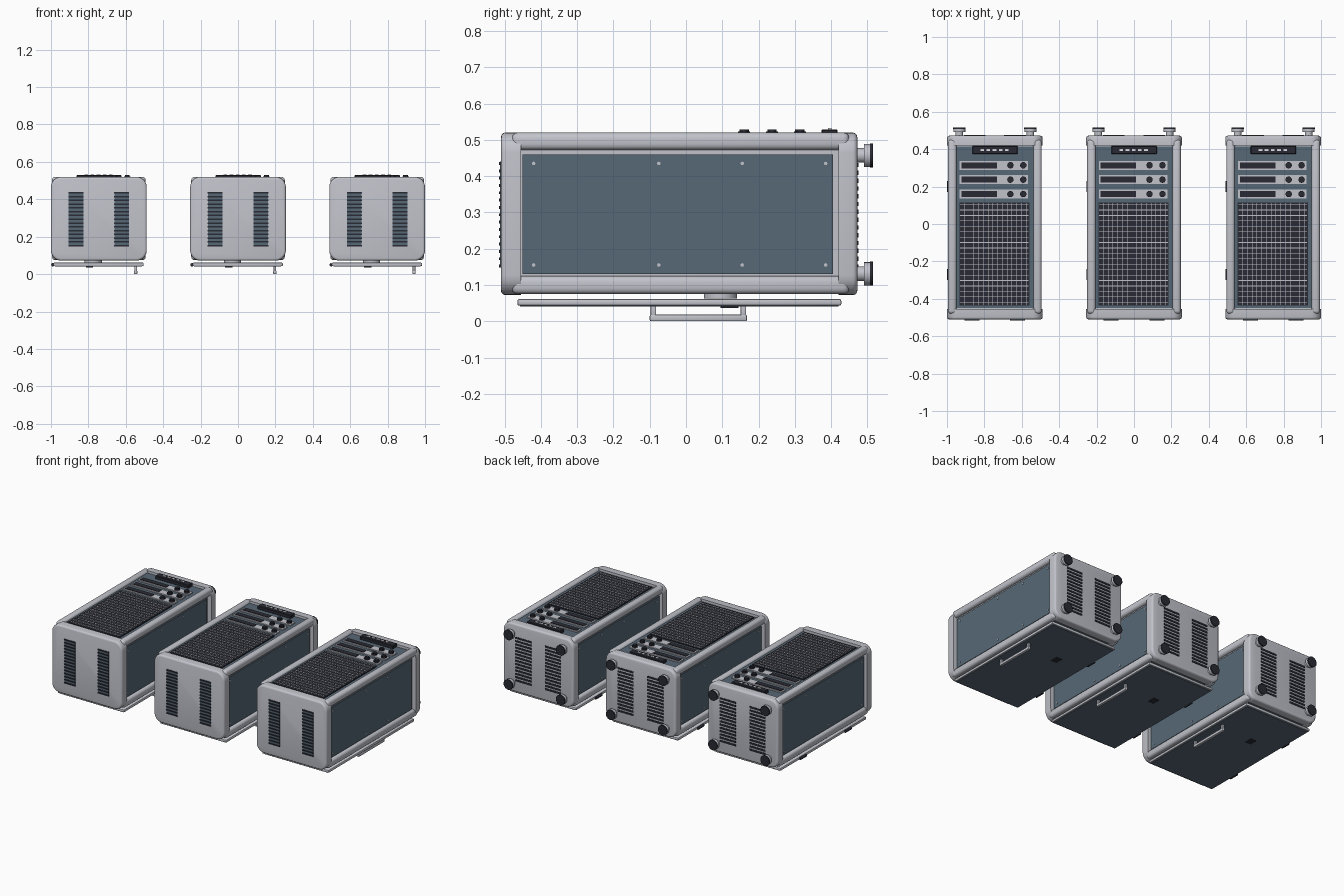
import bpy, bmesh, math
from mathutils import Matrix, Vector

cube = bpy.data.objects.get("Cube")
if cube:
    bpy.data.objects.remove(cube, do_unlink=True)


def material(name, rgb):
    m = bpy.data.materials.new(name)
    m.use_nodes = True
    m.diffuse_color = (*rgb, 1)
    m.node_tree.nodes["Principled BSDF"].inputs["Base Color"].default_value = (*rgb, 1)
    return m


GREY = material("light grey metal", (0.54, 0.55, 0.60))
SLATE = material("slate blue panel", (0.095, 0.14, 0.18))
BLACK = material("near black", (0.022, 0.023, 0.034))
WHITE = material("white marks", (0.8, 0.8, 0.82))

CENTRES = {"right": -0.744, "middle": 0.0, "left": 0.744}


def finish(name, bm, mat):
    """Place one copy of the part in every cabinet."""
    bmesh.ops.recalc_face_normals(bm, faces=bm.faces)
    mesh = bpy.data.meshes.new(name)
    bm.to_mesh(mesh)
    bm.free()
    mesh.materials.append(mat)
    mesh.shade_smooth()
    mesh.set_sharp_from_angle(angle=math.radians(32))
    for side, x in CENTRES.items():
        ob = bpy.data.objects.new(f"{name}_{side}", mesh)
        ob.location.x = x
        bpy.context.collection.objects.link(ob)


def boxes(name, mat, spans, bevel=0, segments=3):
    """Each span is (x0, x1, y0, y1, z0, z1)."""
    bm = bmesh.new()
    for x0, x1, y0, y1, z0, z1 in spans:
        mid = Vector((x0 + x1, y0 + y1, z0 + z1)) / 2
        size = Matrix.Diagonal((x1 - x0, y1 - y0, z1 - z0, 1))
        bmesh.ops.create_cube(bm, size=1, matrix=Matrix.Translation(mid) @ size)
    if bevel:
        bmesh.ops.bevel(bm, geom=bm.edges[:], offset=bevel, segments=segments,
                        profile=0.5, affect='EDGES')
    finish(name, bm, mat)


def rods(name, mat, centres, radius, depth, axis='Z', sides=20):
    turn = {'X': Matrix.Rotation(math.pi / 2, 4, 'Y'),
            'Y': Matrix.Rotation(math.pi / 2, 4, 'X'), 'Z': Matrix()}[axis]
    bm = bmesh.new()
    for c in centres:
        bmesh.ops.create_cone(bm, cap_ends=True, segments=sides, radius1=radius,
                              radius2=radius, depth=depth,
                              matrix=Matrix.Translation(c) @ turn)
    finish(name, bm, mat)


def end_cap(name, y0, y1, outer):
    """Rounded rectangle plate with its outer rim softened."""
    w, lo, hi, r = 0.256, 0.072, 0.52, 0.055
    bm = bmesh.new()
    verts = []
    for i, (cx, cz) in enumerate([(w - r, hi - r), (r - w, hi - r),
                                  (r - w, lo + r), (w - r, lo + r)]):
        for k in range(7):
            a = math.pi / 2 * (i + k / 6)
            verts.append(bm.verts.new((cx + r * math.cos(a), y0, cz + r * math.sin(a))))
    face = bm.faces.new(verts)
    moved = bmesh.ops.extrude_face_region(bm, geom=[face])["geom"]
    bmesh.ops.translate(bm, vec=(0, y1 - y0, 0),
                        verts=[v for v in moved if isinstance(v, bmesh.types.BMVert)])
    rim = [e for e in bm.edges if all(abs(v.co.y - outer) < 1e-4 for v in e.verts)]
    bmesh.ops.bevel(bm, geom=rim, offset=0.012, segments=3, profile=0.5, affect='EDGES')
    finish(name, bm, GREY)


# Cabinet shell
boxes("core", GREY, [(-0.228, 0.228, -0.47, 0.43, 0.085, 0.5)])
end_cap("front_cap", -0.51, -0.455, -0.51)
end_cap("back_cap", 0.42, 0.472, 0.472)
boxes("corner_rails", GREY,
      [(*xs, -0.48, 0.45, *zs) for xs in ((-0.25, -0.205), (0.205, 0.25))
       for zs in ((0.075, 0.125), (0.472, 0.52))], 0.016)
boxes("side_panels", SLATE, [(*xs, -0.45, 0.405, 0.13, 0.46)
                             for xs in ((-0.236, -0.226), (0.226, 0.236))])
boxes("top_panel", SLATE, [(-0.207, 0.207, -0.448, 0.415, 0.495, 0.507)])
boxes("bottom_panel", SLATE, [(-0.207, 0.207, -0.455, 0.42, 0.08, 0.087)])
rods("side_screws", GREY, [(s * 0.237, y, z) for s in (-1, 1)
                           for y in (-0.42, -0.075, 0.155, 0.385)
                           for z in (0.155, 0.435)], 0.005, 0.006, 'X', 8)

# Front vents: slate panels with dark slats
boxes("front_vents", SLATE, [(s * 0.122 - 0.039, s * 0.122 + 0.039, -0.512, -0.505, 0.15, 0.44)
                             for s in (-1, 1)])
boxes("front_slats", BLACK,
      [(s * 0.122 - 0.04, s * 0.122 + 0.04, -0.516, -0.51, z, z + 0.008)
       for s in (-1, 1) for z in [0.148 + 0.0202 * i for i in range(15)]])

# Back vents: dark slits
boxes("back_slits", BLACK,
      [(s * 0.108 - 0.058, s * 0.108 + 0.058, 0.468, 0.475, z, z + 0.012)
       for s in (-1, 1) for z in [0.145 + 0.0215 * i for i in range(14)]])

# Four feet on the back
corners = [(x, z) for x in (-0.19, 0.19) for z in (0.131, 0.457)]
rods("foot_stems", GREY, [(x, 0.482, z) for x, z in corners], 0.02, 0.03, 'Y')
rods("foot_discs", GREY, [(x, 0.499, z) for x, z in corners], 0.032, 0.016, 'Y')
rods("foot_pads", BLACK, [(x, 0.511, z) for x, z in corners], 0.033, 0.008, 'Y')

# Mesh grille over the lower part of the top
boxes("grille_back", BLACK, [(-0.19, 0.185, -0.437, 0.115, 0.506, 0.513)])
boxes("grille_wires", GREY,
      [(-0.186, 0.181, y, y + 0.0035, 0.512, 0.516)
       for y in [-0.42 + 0.029 * i for i in range(19)]] +
      [(x, x + 0.0025, -0.433, 0.111, 0.512, 0.515)
       for x in [-0.165 + 0.0255 * i for i in range(14)]])

# Three instrument rows with a slot and two knobs each
rows = (0.16, 0.237, 0.314)
boxes("row_plates", GREY, [(-0.188, 0.178, y - 0.024, y + 0.024, 0.506, 0.514) for y in rows])
boxes("row_slots", BLACK, [(-0.178, 0.012, y - 0.016, y + 0.016, 0.512, 0.517) for y in rows])
knobs = [(x, y) for x in (0.083, 0.152) for y in rows]
rods("knob_bases", BLACK, [(x, y, 0.517) for x, y in knobs], 0.017, 0.012)
rods("knob_tops", BLACK, [(x, y, 0.525) for x, y in knobs], 0.013, 0.008)

# Display strip with light marks
boxes("display", BLACK, [(-0.12, 0.122, 0.373, 0.418, 0.506, 0.529)], 0.003, 1)
boxes("display_marks", WHITE, [(x, x + 0.02, 0.391, 0.401, 0.528, 0.532)
                               for x in [-0.078 + 0.033 * i for i in range(5)]])

# Door below the cabinet, with hinges, latch and pull handle
boxes("door_rim", GREY, [(-0.243, 0.24, -0.465, 0.428, 0.043, 0.061)], 0.005, 2)
boxes("door_panel", SLATE, [(-0.234, 0.231, -0.457, 0.42, 0.04, 0.045)])
boxes("latch_plate", BLACK, [(-0.07, -0.03, 0.095, 0.145, 0.036, 0.042)])
rods("latch_wheel", GREY, [(-0.03, 0.095, 0.073)], 0.046, 0.022, sides=24)
rods("hinges", BLACK, [(-0.246, y, 0.05) for y in (-0.27, 0.2)], 0.009, 0.06, 'Y', 12)
boxes("handle", GREY, [(0.188, 0.206, -0.1, 0.168, 0.0, 0.018)] +
      [(0.19, 0.204, y - 0.008, y + 0.008, 0.01, 0.045) for y in (-0.09, 0.158)], 0.004, 2)
